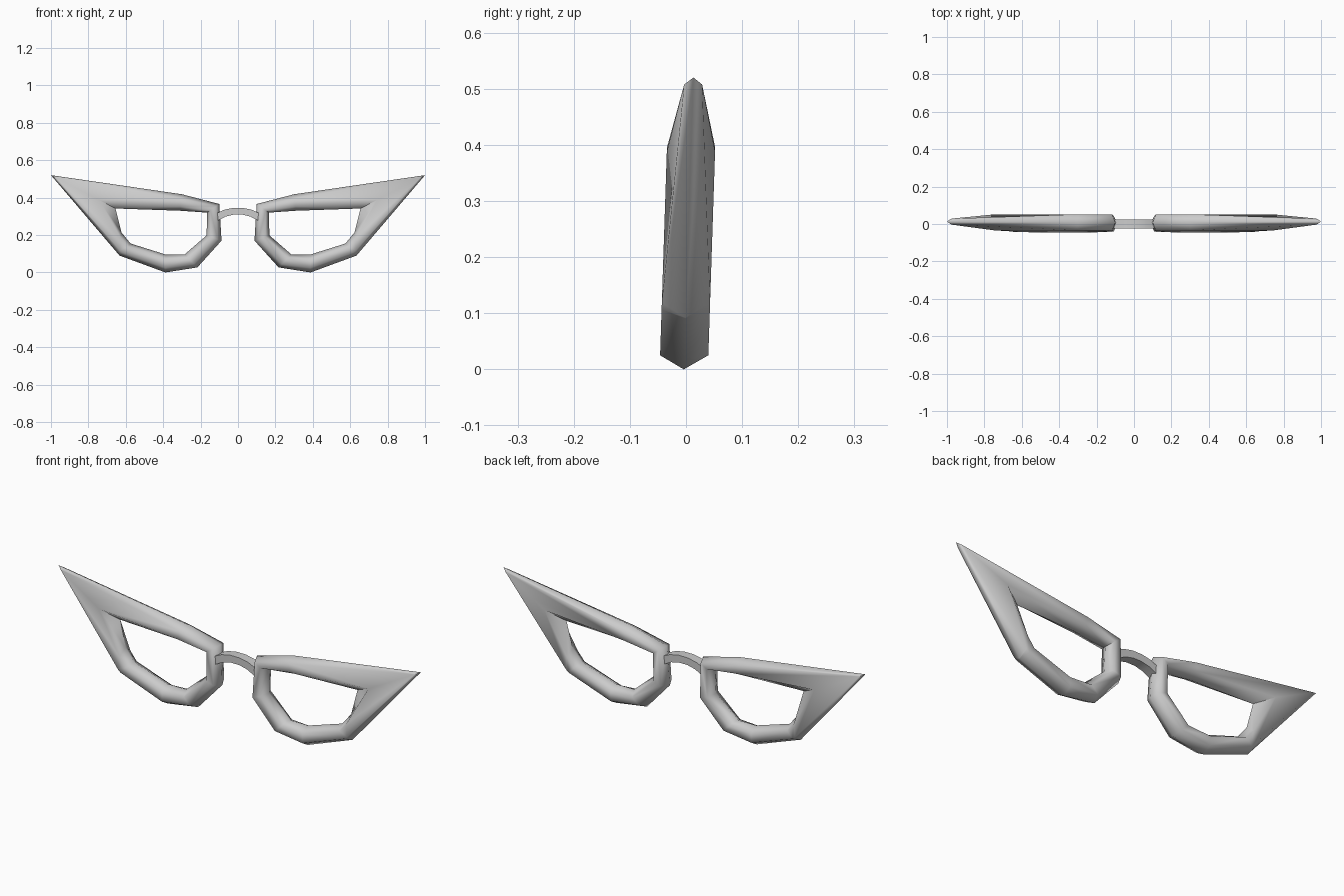
import bpy, bmesh, math

if "Cube" in bpy.data.objects:
    bpy.data.objects.remove(bpy.data.objects["Cube"])

HALF = 0.043  # half thickness of the rim


def make_object(name, rings, closed, angle):
    """Skin a list of equal-sized vertex rings into a mesh object."""
    bm = bmesh.new()
    vr = [[bm.verts.new(p) for p in ring] for ring in rings]
    n, m = len(vr), len(vr[0])
    for i in range(n if closed else n - 1):
        a, b = vr[i], vr[(i + 1) % n]
        for j in range(m):
            k = (j + 1) % m
            bm.faces.new((a[j], a[k], b[k], b[j]))
    if not closed:
        bm.faces.new(vr[0])
        bm.faces.new(vr[-1])
    bmesh.ops.recalc_face_normals(bm, faces=bm.faces)
    mesh = bpy.data.meshes.new(name)
    bm.to_mesh(mesh)
    bm.free()
    obj = bpy.data.objects.new(name, mesh)
    bpy.context.collection.objects.link(obj)
    bpy.ops.object.select_all(action='DESELECT')
    obj.select_set(True)
    bpy.context.view_layer.objects.active = obj
    bpy.ops.object.shade_smooth_by_angle(angle=math.radians(angle))
    return obj


def rim_ring(outer, inner, f_out=0.26, h_out=HALF):
    """Six-sided section running from the outer to the inner outline."""
    def point(f, h):
        x = outer[0] + (inner[0] - outer[0]) * f
        z = outer[1] + (inner[1] - outer[1]) * f
        return (x, h - 0.004 + 0.033 * z, z)
    return [point(0, 0), point(f_out, -h_out), point(0.74, -HALF),
            point(1, 0), point(0.74, HALF), point(f_out, h_out)]


# Lens rim: outer and inner outline points, winged out to a tip
rim = make_object("lens_rim", [
    rim_ring((0.10, 0.366), (0.165, 0.320)),
    rim_ring((0.30, 0.418), (0.31, 0.330)),
    rim_ring((1.00, 0.52), (0.655, 0.342), 0.07, 0.016),
    rim_ring((0.635, 0.092), (0.623, 0.214), 0.22),
    rim_ring((0.633, 0.090), (0.575, 0.155)),
    rim_ring((0.388, 0.0), (0.388, 0.096)),
    rim_ring((0.217, 0.027), (0.286, 0.096)),
    rim_ring((0.088, 0.17), (0.168, 0.198)),
], True, 70)
rim.modifiers.new("mirror", 'MIRROR').use_axis[0] = True

# Nose bridge: flat arched strap between the rims
path = [(-0.115, 0.295), (-0.07, 0.317), (-0.025, 0.327),
        (0.025, 0.327), (0.07, 0.317), (0.115, 0.295)]
make_object("nose_bridge", [
    [(x * (1 + s * 0.06), y, z + s * 0.018)
     for y, s in ((-0.024, -1), (0.023, -1), (0.023, 1), (-0.024, 1))]
    for x, z in path], False, 35)
